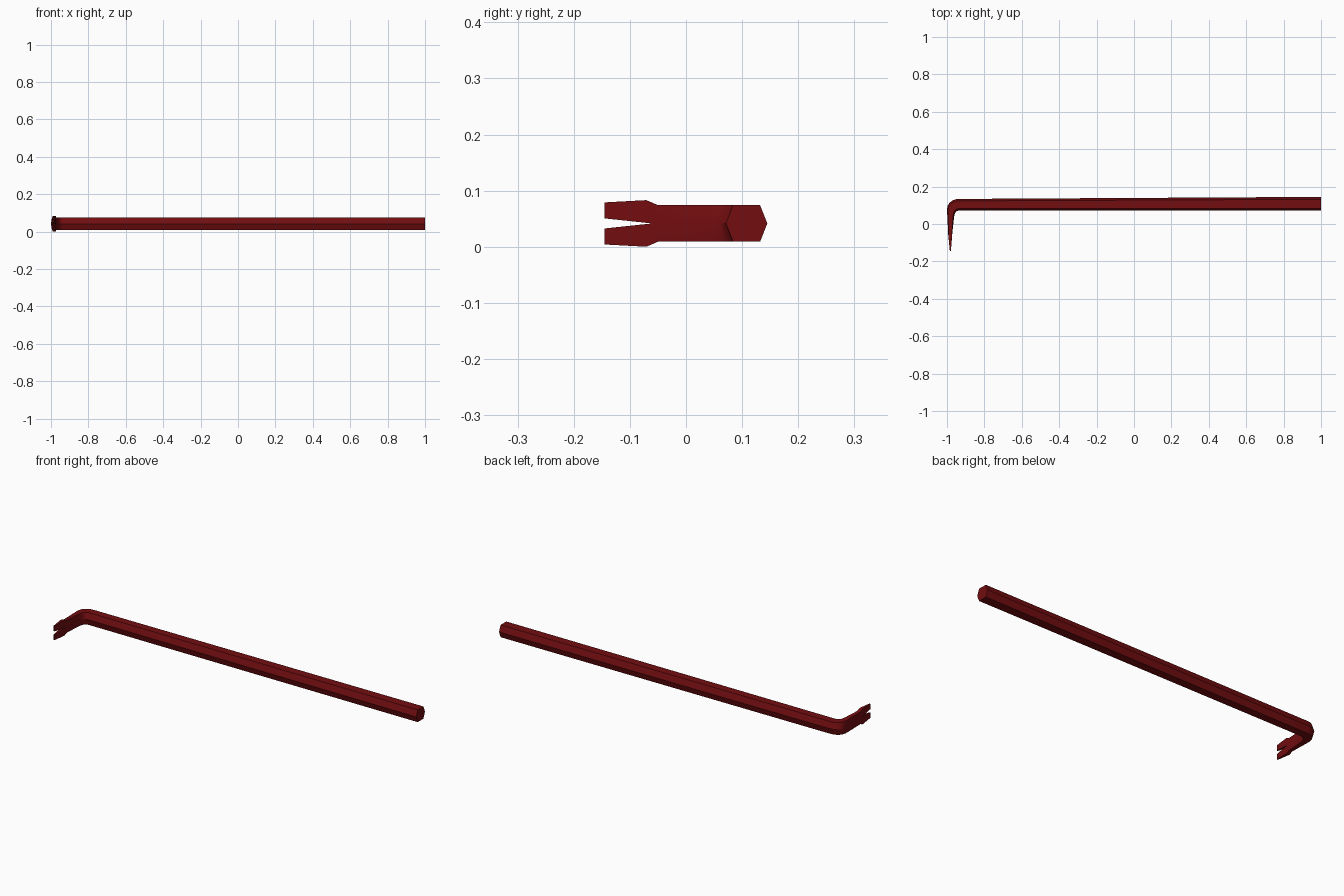
import bpy, bmesh
from mathutils import Vector

if "Cube" in bpy.data.objects:
    bpy.data.objects.remove(bpy.data.objects["Cube"])

ZC = 0.0415  # mid height of the bar

# Stations along the bar: outer ridge xy, inner ridge xy, flat ratio, half width
BAR = [
    ((1, .145), (1, .071), .65, .0325),
    ((-.935, .134), (-.93, .072), .65, .0325),
    ((-.955, .132), (-.94, .0715), .65, .0325),
    ((-.972, .125), (-.949, .068), .66, .0325),
    ((-.986, .114), (-.955, .061), .68, .0325),
    ((-.996, .098), (-.959, .052), .70, .0325),
    ((-1, .078), (-.962, .038), .72, .0325),
    ((-.9935, -.05), (-.9715, -.05), .85, .0325),
    ((-.993, -.06), (-.972, -.06), .87, .037),
]
# Claw stations after the fork: the same, plus half gap
CLAW = [
    ((-.992, -.071), (-.973, -.071), .9, .0415, .0011),
    ((-.9845, -.145), (-.979, -.145), 1, .0375, .009),
]


def half_section(outer, inner, ratio, w, gap=0.0, sign=1):
    """Ridge, two side corners, opposite ridge on one side of the mid plane."""
    o, i = Vector(outer), Vector(inner)
    m, d = (o + i) / 2, (o - i) / 2
    pts = [(o, gap), (m + d * ratio, w), (m - d * ratio, w), (i, gap)]
    return [(p.x, p.y, ZC + sign * h) for p, h in pts]


def loft(bm, rings):
    for a, b in zip(rings, rings[1:]):
        for k in range(len(a)):
            n = (k + 1) % len(a)
            bm.faces.new((a[k], a[n], b[n], b[k]))


bm = bmesh.new()

# Hexagonal bar with its bend
rings = []
for s in BAR:
    up, down = half_section(*s), half_section(*s, sign=-1)
    rings.append([bm.verts.new(p) for p in up + [down[2], down[1]]])
loft(bm, rings)
bm.faces.new(rings[0])

# Two mirrored prongs growing from the last hexagon
r = rings[-1]
for sign, start in ((1, r[:4]), (-1, [r[0], r[5], r[4], r[3]])):
    prong = [start] + [[bm.verts.new(p) for p in half_section(*s, sign=sign)] for s in CLAW]
    for a, b in zip(prong, prong[1:]):
        for k in range(4):
            n = (k + 1) % 4
            bm.faces.new((a[k], a[n], b[n], b[k]))
    bm.faces.new(prong[-1])

bmesh.ops.recalc_face_normals(bm, faces=bm.faces)
mesh = bpy.data.meshes.new("pry_bar")
bm.to_mesh(mesh)
bm.free()

# Dark red paint
paint = bpy.data.materials.new("dark_red_paint")
paint.diffuse_color = (0.17, 0.004, 0.005, 1)
paint.use_nodes = True
paint.node_tree.nodes["Principled BSDF"].inputs["Base Color"].default_value = paint.diffuse_color
mesh.materials.append(paint)
bar = bpy.data.objects.new("pry_bar", mesh)
bpy.context.collection.objects.link(bar)
bpy.context.view_layer.objects.active = bar
bar.select_set(True)
bpy.ops.object.shade_smooth_by_angle(angle=0.5)
